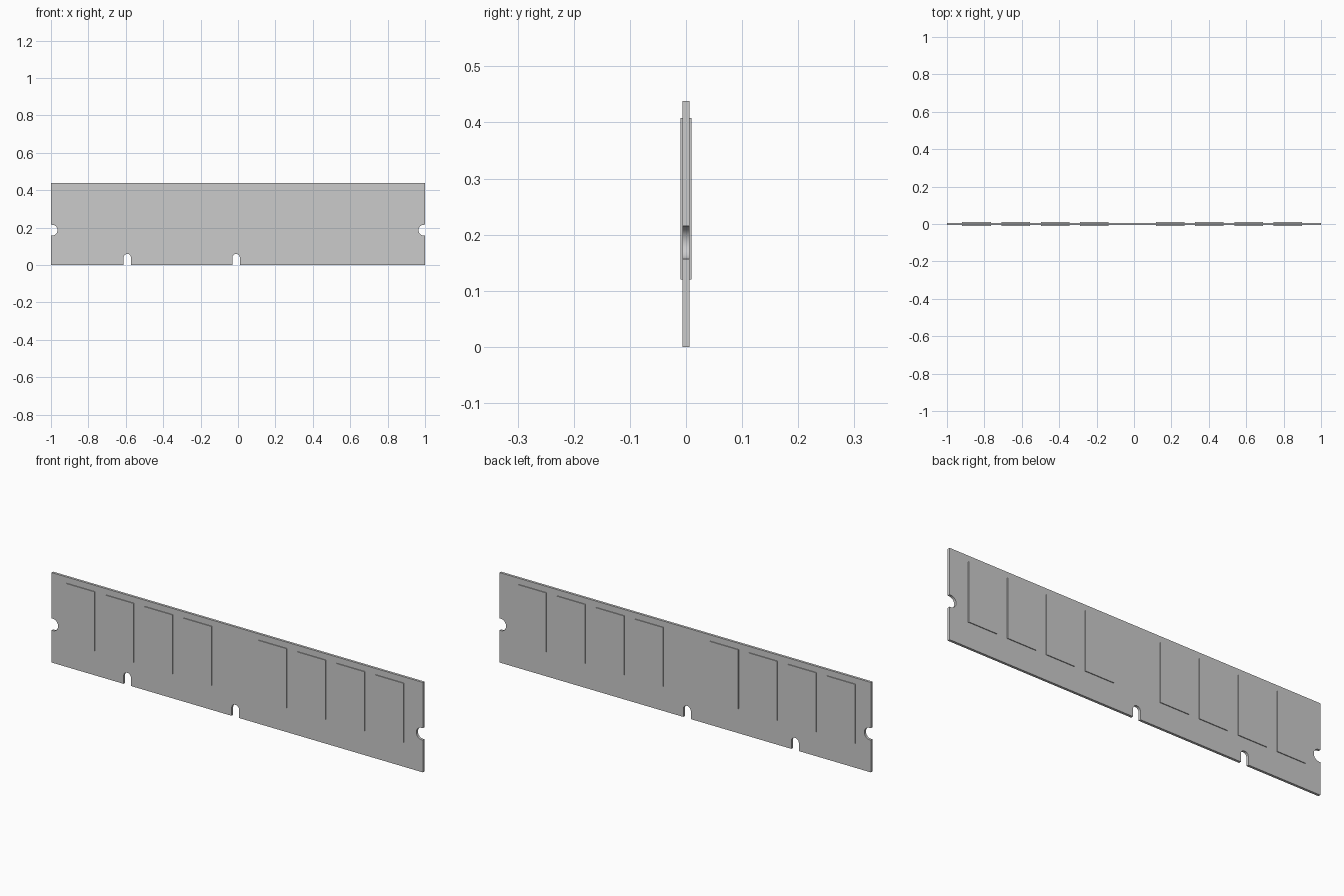
import bpy, bmesh
from math import cos, sin, radians

if "Cube" in bpy.data.objects:
    bpy.data.objects.remove(bpy.data.objects["Cube"])

HEIGHT, HALF_T = 0.438, 0.006


def arc(cx, cz, r, start, end, steps=16):
    return [(cx + r * cos(radians(start + (end - start) * i / steps)),
             cz + r * sin(radians(start + (end - start) * i / steps)))
            for i in range(steps + 1)]


def bottom_slot(x, r=0.02, top=0.059):
    return [(x - r, 0)] + arc(x, top - r, r, 180, 0) + [(x + r, 0)]


def side_slot(side, z=0.186, r=0.029, depth=0.035):
    cx = side * (1 - depth + r)
    if side > 0:   # walked upward
        return [(1, z - r)] + arc(cx, z, r, 270, 90) + [(1, z + r)]
    return [(-1, z + r)] + arc(cx, z, r, 90, -90) + [(-1, z - r)]


def finish(bm, name):
    bmesh.ops.recalc_face_normals(bm, faces=bm.faces)
    mesh = bpy.data.meshes.new(name)
    bm.to_mesh(mesh)
    bm.free()
    obj = bpy.data.objects.new(name, mesh)
    bpy.context.collection.objects.link(obj)
    return obj


# Circuit board: notched outline extruded through its thickness
outline = ([(-1, 0)] + bottom_slot(-0.592) + bottom_slot(-0.01) + [(1, 0)]
           + side_slot(1) + [(1, HEIGHT), (-1, HEIGHT)] + side_slot(-1))
bm = bmesh.new()
face = bm.faces.new([bm.verts.new((x, -HALF_T, z)) for x, z in outline])
ext = bmesh.ops.extrude_face_region(bm, geom=[face])
bmesh.ops.translate(bm, vec=(0, 2 * HALF_T, 0),
                    verts=[v for v in ext["geom"] if isinstance(v, bmesh.types.BMVert)])
board = finish(bm, "circuit_board")
bpy.context.view_layer.objects.active = board
board.select_set(True)
bpy.ops.object.shade_smooth_by_angle(angle=radians(30))


# Memory chips: two groups of four on both faces of the board
def chip(name, x, side):
    bm = bmesh.new()
    bmesh.ops.create_cube(bm, size=1)
    bmesh.ops.scale(bm, vec=(0.153, 0.006, 0.288), verts=bm.verts)
    obj = finish(bm, name)
    obj.location = (x, side * 0.007, 0.264)


for side, label in ((-1, "front"), (1, "back")):
    for group, start in enumerate((-0.842, 0.193)):
        for i in range(4):
            chip(f"{label}_chip_{group * 4 + i + 1}", start + 0.21 * i, side)
